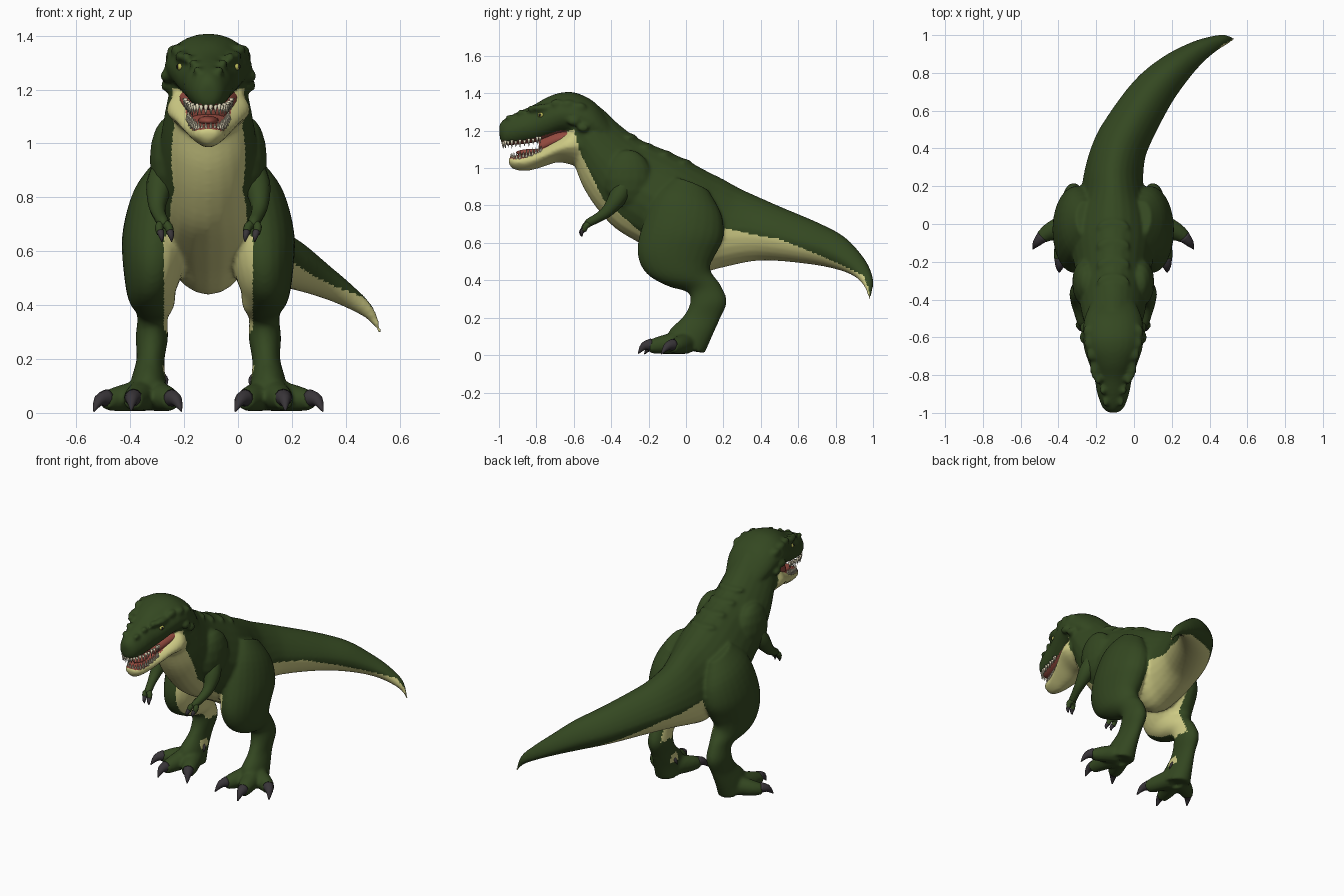
import bpy, bmesh, math
from mathutils import Vector, Matrix

if "Cube" in bpy.data.objects:
    bpy.data.objects.remove(bpy.data.objects["Cube"])

XC = -0.11  # mirror plane of the body; only the tail leaves it


def material(name, rgb):
    m = bpy.data.materials.new(name)
    m.diffuse_color = (*rgb, 1)
    m.use_nodes = True
    m.node_tree.nodes["Principled BSDF"].inputs["Base Color"].default_value = m.diffuse_color
    return m


GREEN = material("dark green skin", (.034, .064, .015))
CREAM = material("cream belly", (.62, .6, .235))
RED = material("mouth red", (.3, .07, .05))
CLAW = material("claw charcoal", (.04, .035, .04))
TOOTH = material("tooth ivory", (.72, .66, .48))
EYE = material("eye yellow", (.5, .5, .1))
BLACK = material("pupil black", (.01, .01, .01))


def spline(rows, n):
    """Catmull-Rom interpolation of rows of numbers."""
    out = []
    for i in range(len(rows) - 1):
        a, b, c, d = (rows[min(max(i + k, 0), len(rows) - 1)] for k in (-1, 0, 1, 2))
        for j in range(n):
            t = j / n
            out.append([.5 * (2*q + (r-p)*t + (2*p-5*q+4*r-s)*t*t + (3*q-p-3*r+s)*t**3)
                        for p, q, r, s in zip(a, b, c, d)])
    return out + [list(rows[-1])]


def skin_rings(bm, frames, n, e, roof=0, keel=0):
    """Superellipse rings; roof and keel narrow the upper and lower half."""
    power = lambda v: math.copysign(abs(v) ** e, v)
    rings = []
    for c, u, w in frames:
        ring = []
        for k in range(n):
            h, v = math.cos(2*math.pi*k/n), math.sin(2*math.pi*k/n)
            ring.append(bm.verts.new(c + u * power(v) + w * power(h) * (1 - max(roof*v, -keel*v, 0))))
        rings.append(ring)
    faces = [bm.faces.new(rings[0]), bm.faces.new(rings[-1])]
    for a, b in zip(rings, rings[1:]):
        faces += [bm.faces.new((a[k], a[(k+1) % n], b[(k+1) % n], b[k])) for k in range(n)]
    bmesh.ops.recalc_face_normals(bm, faces=faces)


def tangents(cs):
    return [(cs[min(i+1, len(cs)-1)] - cs[max(i-1, 0)]).normalized() for i in range(len(cs))]


def loft(bm, rows, n=24, e=1.0, roof=0, keel=0):
    """Rows: centre x, first edge y z, second edge y z, half width."""
    rows = spline(rows, 4)
    cs = [Vector((r[0], (r[1]+r[3])/2, (r[2]+r[4])/2)) for r in rows]
    frames = []
    for r, c, t in zip(rows, cs, tangents(cs)):
        u = Vector((0, (r[1]-r[3])/2, (r[2]-r[4])/2))
        frames.append((c, u, t.cross(u).normalized() * r[5]))
    skin_rings(bm, frames, n, e, roof, keel)


def tube(bm, s, pts, n=12):
    """Points: distance from mirror plane, y, z, radius."""
    rows = spline([(XC + s*p[0], *p[1:]) for p in pts], 3)
    cs = [Vector(r[:3]) for r in rows]
    frames = []
    for r, c, t in zip(rows, cs, tangents(cs)):
        u = t.cross(Vector((1, 0, 0))).normalized()
        frames.append((c, u * r[3], t.cross(u) * r[3]))
    skin_rings(bm, frames, n, 1)


def ball(bm, x, y, z, rx, ry, rz, seg=16):
    m = Matrix.Translation((x, y, z)) @ Matrix.Diagonal((rx, ry, rz, 1))
    bmesh.ops.create_uvsphere(bm, u_segments=seg, v_segments=seg // 2, radius=1, matrix=m)


def finish(bm, name, *mats):
    me = bpy.data.meshes.new(name)
    bm.to_mesh(me)
    bm.free()
    for m in mats:
        me.materials.append(m)
    me.polygons.foreach_set("use_smooth", [True] * len(me.polygons))
    ob = bpy.data.objects.new(name, me)
    bpy.context.collection.objects.link(ob)
    return ob


def lerp(table, v):
    if v <= table[0][0]:
        return table[0][1]
    for (a, p), (b, q) in zip(table, table[1:]):
        if v <= b:
            return p + (q - p) * (v - a) / (b - a)
    return table[-1][1]


skin = bmesh.new()
# neck, torso and curved tail
loft(skin, [(XC, -.60, 1.36, -.62, 1.08, .13), (XC, -.48, 1.34, -.59, 1.0, .15),
            (XC, -.36, 1.235, -.55, .90, .17), (XC, -.25, 1.155, -.48, .79, .185),
            (XC, -.12, 1.1, -.38, .68, .2), (XC, 0, 1.045, -.25, .60, .22),
            (XC, .1, .99, -.1, .52, .21), (XC, .2, .94, .05, .44, .175),
            (XC, .29, .89, .18, .465, .16), (-.085, .4, .84, .34, .50, .147),
            (-.035, .5, .795, .47, .505, .137), (.09, .7, .71, .67, .485, .118),
            (.21, .83, .64, .8, .46, .093), (.32, .92, .55, .885, .43, .066),
            (.41, .97, .475, .935, .395, .046), (.49, .99, .40, .97, .345, .026),
            (.53, .985, .30, .975, .29, .006)], roof=.2)
# upper skull
loft(skin, [(XC, -1.0, 1.225, -.995, 1.155, .025), (XC, -.975, 1.26, -.97, 1.125, .056),
            (XC, -.90, 1.3, -.90, 1.125, .084), (XC, -.82, 1.335, -.82, 1.135, .1),
            (XC, -.74, 1.38, -.74, 1.155, .128), (XC, -.66, 1.405, -.66, 1.18, .155),
            (XC, -.58, 1.4, -.58, 1.17, .162), (XC, -.48, 1.345, -.50, 1.14, .15),
            (XC, -.38, 1.22, -.42, 1.1, .11)], e=.96, roof=.1)
# lower jaw, narrow at the bottom
loft(skin, [(XC, -.95, 1.055, -.945, 1.018, .03), (XC, -.92, 1.067, -.92, .993, .054),
            (XC, -.85, 1.083, -.85, .985, .072), (XC, -.77, 1.115, -.77, 1.005, .1),
            (XC, -.69, 1.16, -.69, 1.03, .134), (XC, -.62, 1.21, -.62, 1.02, .156),
            (XC, -.55, 1.22, -.56, 1.0, .14)], e=.88, keel=.45)
for s in (-1, 1):
    # brow ridges, skull knobs, cheek knobs and nostril bumps
    ball(skin, XC + s*.098, -.75, 1.322, .026, .075, .022)
    for d, y, z, r in [(.115, -.69, 1.345, .025), (.128, -.63, 1.34, .026), (.134, -.57, 1.325, .026),
                       (.155, -.60, 1.25, .024), (.155, -.55, 1.215, .022), (.08, -.82, 1.317, .02),
                       (.055, -.88, 1.296, .017), (.04, -.94, 1.27, .017)]:
        ball(skin, XC + s*d, y, z, r, r * 1.5, r)
    # shoulder muscle
    ball(skin, XC + s*.145, -.31, .94, .073, .13, .16)
    # thigh, shin and ankle
    X = lambda d: XC + s*d
    loft(skin, [(X(.15), -.06, .95, .12, .88, .05), (X(.175), -.17, .85, .19, .75, .105),
                (X(.195), -.235, .69, .20, .63, .124), (X(.205), -.26, .55, .16, .54, .113),
                (X(.212), -.215, .44, .13, .48, .094), (X(.205), -.1, .37, .14, .435, .08),
                (X(.207), .01, .335, .185, .375, .057), (X(.21), .02, .27, .218, .285, .06),
                (X(.215), -.02, .2, .18, .19, .052), (X(.222), -.09, .13, .14, .1, .066),
                (X(.225), -.1, .05, .1, .01, .08)])
    # three toes
    for toe in ([(.235, -.02, .07, .065), (.265, -.13, .055, .05), (.28, -.2, .045, .035)],
                [(.25, .0, .065, .06), (.335, -.04, .052, .048), (.385, -.075, .045, .034)],
                [(.2, -.02, .065, .06), (.155, -.12, .052, .048), (.135, -.165, .045, .034)]):
        tube(skin, s, toe)
# faint folds across the neck and back
for y, z in [(-.31, 1.18), (-.22, 1.13), (-.12, 1.09), (-.02, 1.045)]:
    ball(skin, XC, y, z - .018, .09, .05, .024)

# fuse everything into one smooth hide
body = finish(skin, "body")
rm = body.modifiers.new("fuse", 'REMESH')
rm.mode, rm.voxel_size = 'VOXEL', .01
sm = body.modifiers.new("relax", 'SMOOTH')
sm.factor, sm.iterations = .5, 5
dg = bpy.context.evaluated_depsgraph_get()
hide = bpy.data.meshes.new_from_object(body.evaluated_get(dg))
body.modifiers.clear()
body.data = hide
hide.materials.clear()
for m in (GREEN, CREAM, RED):
    hide.materials.append(m)

# cream underside below a line along the body, red inside the mouth
LINE = [(-1, 1.09), (-.8, 1.125), (-.7, 1.17), (-.6, 1.21), (-.567, 1.085), (-.51, .97), (-.44, .83),
        (-.245, .66), (0, .64), (.2, .68), (.38, .64), (.5, .62), (.7, .54), (.82, .487), (.95, .425),
        (.975, .36), (1, .2)]
MOUTH = [(-.97, .03), (-.9, .055), (-.8, .07), (-.7, .09), (-.62, .1)]
for p in hide.polygons:
    x, y, z = p.center
    d = abs(x - XC)
    inward = p.normal.x * (1 if x > XC else -1) < -.3
    below = z < lerp(LINE, y)
    cream = below and z > .3 and (y < -.58 or y > .22 or d < .165)
    cream = cream or (inward and .12 < z < .18 and .01 < y < .08 and d < .2)
    red = y < -.62 and 1.03 < z < 1.21 and d < lerp(MOUTH, y) and (
        p.normal.z > .5 if below else p.normal.z < -.55)
    p.material_index = 2 if red else 1 if cream else 0
    p.use_smooth = True

# mouth lining and tongue
bm = bmesh.new()
loft(bm, [(XC, -.79, 1.155, -.78, 1.07, .06), (XC, -.7, 1.2, -.7, 1.1, .095), (XC, -.6, 1.22, -.6, 1.12, .12)])
ball(bm, XC, -.81, 1.083, .04, .1, .02)
finish(bm, "mouth_lining", RED)

# teeth rows
bm = bmesh.new()
UPPER = [(0, -.98, 1.135), (.04, -.965, 1.133), (.066, -.91, 1.136), (.077, -.84, 1.144), (.088, -.78, 1.158)]
LOWER = [(0, -.937, 1.05), (.036, -.92, 1.055), (.055, -.87, 1.067), (.066, -.82, 1.08), (.076, -.775, 1.095)]
for path, way in ((UPPER, -1), (LOWER, 1)):
    pts = spline(path, 3)
    for s in (-1, 1):
        for i, (d, y, z) in enumerate(pts):
            if i == 0:
                d = .008
            h = .034 + .01 * (i % 2)
            m = Matrix.Translation((XC + s*d, y, z + way*.007))
            if way < 0:
                m = m @ Matrix.Rotation(math.pi, 4, 'X')
            bmesh.ops.create_cone(bm, segments=7, radius1=.009, radius2=.001, depth=h, cap_ends=True, matrix=m)
finish(bm, "teeth", TOOTH)

arms, claws, eyes, pupils = (bmesh.new() for _ in range(4))
for s in (-1, 1):
    # short arms with two fingers
    tube(arms, s, [(.155, -.32, .93, .045), (.18, -.36, .85, .05), (.19, -.415, .775, .034),
                   (.182, -.47, .735, .025), (.168, -.52, .708, .022), (.162, -.535, .695, .012)])
    for d, y in ((.142, -.55), (.178, -.545)):
        tube(arms, s, [(.168, -.515, .705, .018), (d + .005, y + .01, .69, .016), (d, y, .665, .013)])
        tube(claws, s, [(d, y, .672, .014), (d - .004, y - .012, .655, .01), (d - .006, y - .01, .635, .002)])
    # toe claws and the small inner claw
    tube(claws, s, [(.278, -.185, .055, .034), (.284, -.225, .047, .022), (.286, -.255, .008, .003)])
    tube(claws, s, [(.375, -.068, .055, .033), (.405, -.1, .046, .022), (.425, -.132, .006, .003)])
    tube(claws, s, [(.138, -.155, .055, .033), (.118, -.19, .046, .022), (.1, -.222, .006, .003)])
    tube(claws, s, [(.17, .04, .135, .014), (.158, .035, .122, .01), (.155, .025, .1, .002)])
    # eyes
    ball(eyes, XC + s*.103, -.775, 1.284, .015, .018, .014)
    ball(pupils, XC + s*.114, -.782, 1.285, .006, .007, .008)
finish(arms, "arms", GREEN)
finish(claws, "claws", CLAW)
finish(eyes, "eyes", EYE)
finish(pupils, "pupils", BLACK)
